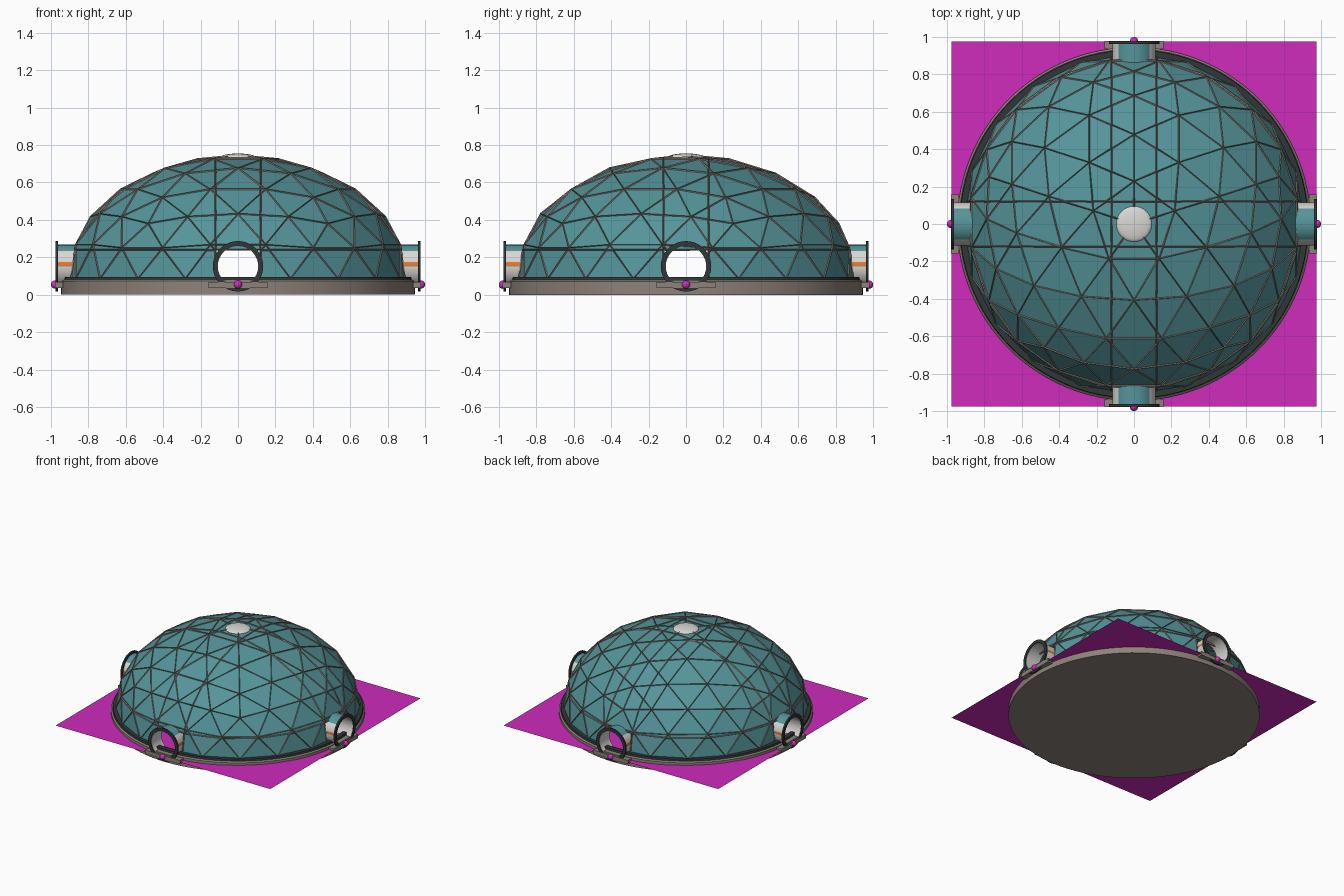
import bpy, bmesh, math
from mathutils import Matrix, Vector

if "Cube" in bpy.data.objects:
    bpy.data.objects.remove(bpy.data.objects["Cube"])


def mat(name, rgb):
    m = bpy.data.materials.new(name)
    m.diffuse_color = (*rgb, 1)
    m.use_nodes = True
    m.node_tree.nodes["Principled BSDF"].inputs["Base Color"].default_value = m.diffuse_color
    return m


TEAL = mat("teal panel", (0.09, 0.30, 0.325))
STRUT = mat("strut brown", (0.23, 0.18, 0.15))
STONE = mat("warm grey", (0.27, 0.225, 0.195))
DARK = mat("charcoal", (0.03, 0.037, 0.037))
WHITE = mat("off white", (0.70, 0.68, 0.65))
ORANGE = mat("orange", (0.72, 0.20, 0.04))
MAGENTA = mat("magenta", (0.62, 0.025, 0.50))


def make(name, bm, mats, smooth=False):
    me = bpy.data.meshes.new(name)
    bm.to_mesh(me)
    bm.free()
    for m in mats:
        me.materials.append(m)
    ob = bpy.data.objects.new(name, me)
    bpy.context.collection.objects.link(ob)
    if smooth:
        bpy.context.view_layer.objects.active = ob
        ob.select_set(True)
        bpy.ops.object.shade_smooth_by_angle(angle=math.radians(35))
        ob.select_set(False)
    return ob


def lathe(profile, steps, closed=False):
    """Spin an (r, z) profile about z."""
    bm = bmesh.new()
    vs = [bm.verts.new((r, 0, z)) for r, z in profile]
    pairs = list(zip(vs, vs[1:])) + ([(vs[-1], vs[0])] if closed else [])
    es = [bm.edges.new(p) for p in pairs]
    bmesh.ops.spin(bm, geom=vs + es, axis=(0, 0, 1), cent=(0, 0, 0),
                   angle=math.tau, steps=steps)
    bmesh.ops.remove_doubles(bm, verts=bm.verts, dist=1e-5)
    bmesh.ops.recalc_face_normals(bm, faces=bm.faces)
    return bm


def box(x0, x1, y0, y1, z0, z1):
    bm = bmesh.new()
    bmesh.ops.create_cube(bm, size=1)
    for v in bm.verts:
        v.co = ((x0 + x1) / 2 + v.co.x * (x1 - x0),
                (y0 + y1) / 2 + v.co.y * (y1 - y0),
                (z0 + z1) / 2 + v.co.z * (z1 - z0))
    return bm


# Dome: flattened geodesic sphere, sliced in line with the doorways
HALF, HEAD = 0.12, 0.24


def dome_mesh():
    bm = bmesh.new()
    bmesh.ops.create_icosphere(bm, subdivisions=3, radius=1)
    bm.transform(Matrix.Translation((0, 0, 0.085))
                 @ Matrix.Diagonal((0.91, 0.91, 0.66, 1))
                 @ Matrix.Rotation(math.pi / 2, 4, 'Z'))

    def cut(co, no, clear=False):
        bmesh.ops.bisect_plane(bm, geom=bm.verts[:] + bm.edges[:] + bm.faces[:],
                               dist=1e-4, plane_co=co, plane_no=no,
                               clear_inner=clear)
    cut((0, 0, 0.07), (0, 0, 1), True)
    cut((0, 0, HEAD), (0, 0, 1))
    for s in (-HALF, HALF):
        cut((s, 0, 0), (1, 0, 0))
        cut((0, s, 0), (0, 1, 0))
    # doorway openings
    holes = []
    for f in bm.faces:
        c = f.calc_center_median()
        if c.z < HEAD and min(abs(c.x), abs(c.y)) < HALF:
            holes.append(f)
    bmesh.ops.delete(bm, geom=holes, context='FACES')
    return bm


make("dome_panels", dome_mesh(), [TEAL])
struts = make("dome_struts", dome_mesh(), [STRUT])
w = struts.modifiers.new("wire", 'WIREFRAME')
w.thickness = 0.012
w.use_even_offset = False
w.use_boundary = True

# Cap at the crown
bm = bmesh.new()
bmesh.ops.create_uvsphere(bm, u_segments=32, v_segments=12, radius=1)
bm.transform(Matrix.Translation((0, 0, 0.735)) @ Matrix.Diagonal((0.095, 0.095, 0.02, 1)))
make("crown_cap", bm, [WHITE], True)

# Base dish and the dark rim around the dome foot
make("base", lathe([(0, 0), (0.945, 0), (0.945, 0.072), (0.935, 0.08), (0.9, 0.08),
                    (0.9, 0.02), (0, 0.02)], 96), [STONE], True)
make("base_rim", lathe([(0.895, 0.07), (0.935, 0.07), (0.93, 0.095), (0.895, 0.095)],
                       96, True), [DARK], True)

# Ground sheet with an inner square sheet
for name, h, z in (("ground_sheet", 0.975, 0.05), ("inner_sheet", 0.83, 0.052)):
    bm = bmesh.new()
    bmesh.ops.create_grid(bm, x_segments=1, y_segments=1, size=h)
    bm.transform(Matrix.Translation((0, 0, z)))
    make(name, bm, [MAGENTA])

# Four doorways, built facing -y and turned into place
CZ = 0.152
lay = Matrix.Translation((0, 0, CZ)) @ Matrix.Rotation(math.pi / 2, 4, 'X')
for i, side in enumerate(("front", "right", "back", "left")):
    turn = Matrix.Rotation(i * math.pi / 2, 4, 'Z')

    # tunnel: teal roof, white sides, orange stripe, white lining
    bm = lathe([(0.108, 0.84), (0.116, 0.84), (0.116, 0.968), (0.108, 0.968)], 32, True)
    bm.transform(lay)
    for f in bm.faces:
        c = f.calc_center_median()
        dz, r = c.z - CZ, math.hypot(c.x, c.z - CZ)
        if r > 0.113:
            if dz > 0.078:
                f.material_index = 0
            elif 0 < dz < 0.022:
                f.material_index = 2
            elif dz < -0.08:
                f.material_index = 3
            else:
                f.material_index = 1
        else:
            f.material_index = 1
    bm.transform(turn)
    make(side + "_tunnel", bm, [TEAL, WHITE, ORANGE, STONE], True)

    # dark flange around the opening
    bm = lathe([(0.11, 0.962), (0.135, 0.962), (0.135, 0.975), (0.11, 0.975)], 32, True)
    bm.transform(turn @ lay)
    make(side + "_flange", bm, [DARK], True)

    # doorstep and tunnel floor
    bm = box(-0.158, 0.158, -0.979, -0.935, 0.036, 0.068)
    bm.transform(turn)
    make(side + "_doorstep", bm, [STONE])
    bm = box(-0.07, 0.07, -0.97, -0.86, 0.06, 0.08)
    bm.transform(turn)
    make(side + "_tunnel_floor", bm, [STONE])

    # marker ball on the doorstep edge
    bm = bmesh.new()
    bmesh.ops.create_uvsphere(bm, u_segments=16, v_segments=10, radius=0.022)
    bm.transform(turn @ Matrix.Translation((0, -0.978, 0.054)))
    make(side + "_marker_ball", bm, [MAGENTA], True)
